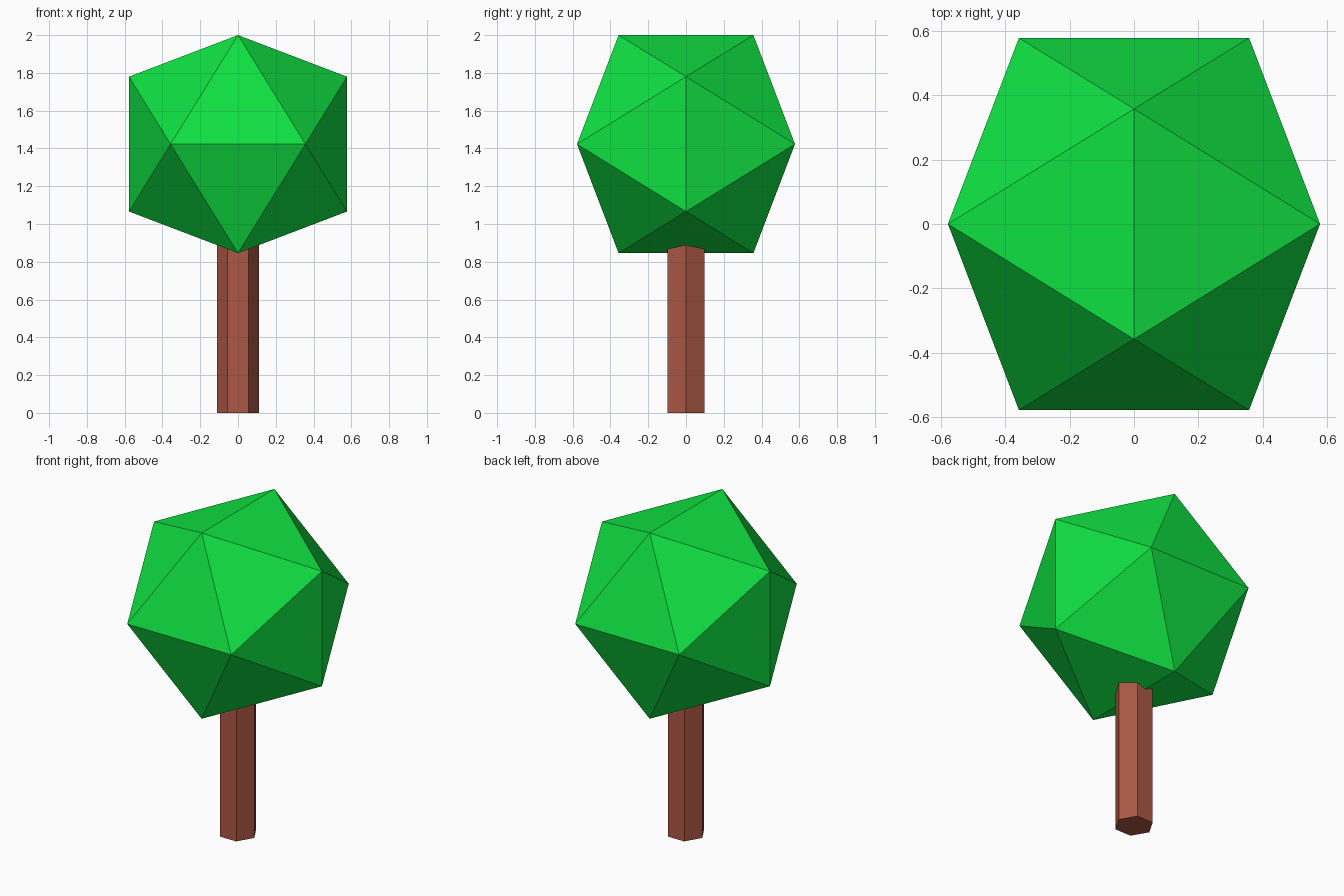
import bpy
import bmesh
from mathutils import Vector

cube = bpy.data.objects.get("Cube")
if cube:
    bpy.data.objects.remove(cube, do_unlink=True)


def material(name, rgb):
    mat = bpy.data.materials.new(name)
    mat.use_nodes = True
    mat.diffuse_color = (*rgb, 1)
    bsdf = next(n for n in mat.node_tree.nodes if n.type == "BSDF_PRINCIPLED")
    bsdf.inputs["Base Color"].default_value = (*rgb, 1)
    return mat


def add_object(name, bm, mat):
    bmesh.ops.recalc_face_normals(bm, faces=bm.faces)
    mesh = bpy.data.meshes.new(name)
    bm.to_mesh(mesh)
    bm.free()
    mesh.materials.append(mat)
    obj = bpy.data.objects.new(name, mesh)
    bpy.context.collection.objects.link(obj)
    return obj


leaf_green = material("leaf green", (0.005, 0.75, 0.054))
bark_brown = material("bark brown", (0.41, 0.098, 0.058))

# Crown: icosahedron built as the hull of three crossed golden rectangles
LONG, SHORT, CROWN_Z = 0.577, 0.357, 1.423
bm = bmesh.new()
for s in (-1, 1):
    for t in (-1, 1):
        a, b = s * LONG, t * SHORT
        for corner in ((0, b, a), (a, 0, b), (b, a, 0)):
            bm.verts.new(Vector(corner) + Vector((0, 0, CROWN_Z)))
bmesh.ops.convex_hull(bm, input=bm.verts)
add_object("crown", bm, leaf_green)

# Trunk: hexagonal prism that runs up into the crown
RADIUS, HEIGHT = 0.112, 1.0
bm = bmesh.new()
bmesh.ops.create_cone(bm, cap_ends=True, segments=6, radius1=RADIUS,
                      radius2=RADIUS, depth=HEIGHT)
# Turn the prism so that two corners point along x
corner = max(bm.verts, key=lambda v: v.co.x).co
if abs(corner.y) > RADIUS / 4:
    for v in bm.verts:
        v.co.x, v.co.y = v.co.y, -v.co.x
bmesh.ops.translate(bm, verts=bm.verts, vec=(0, 0, HEIGHT / 2))
add_object("trunk", bm, bark_brown)
